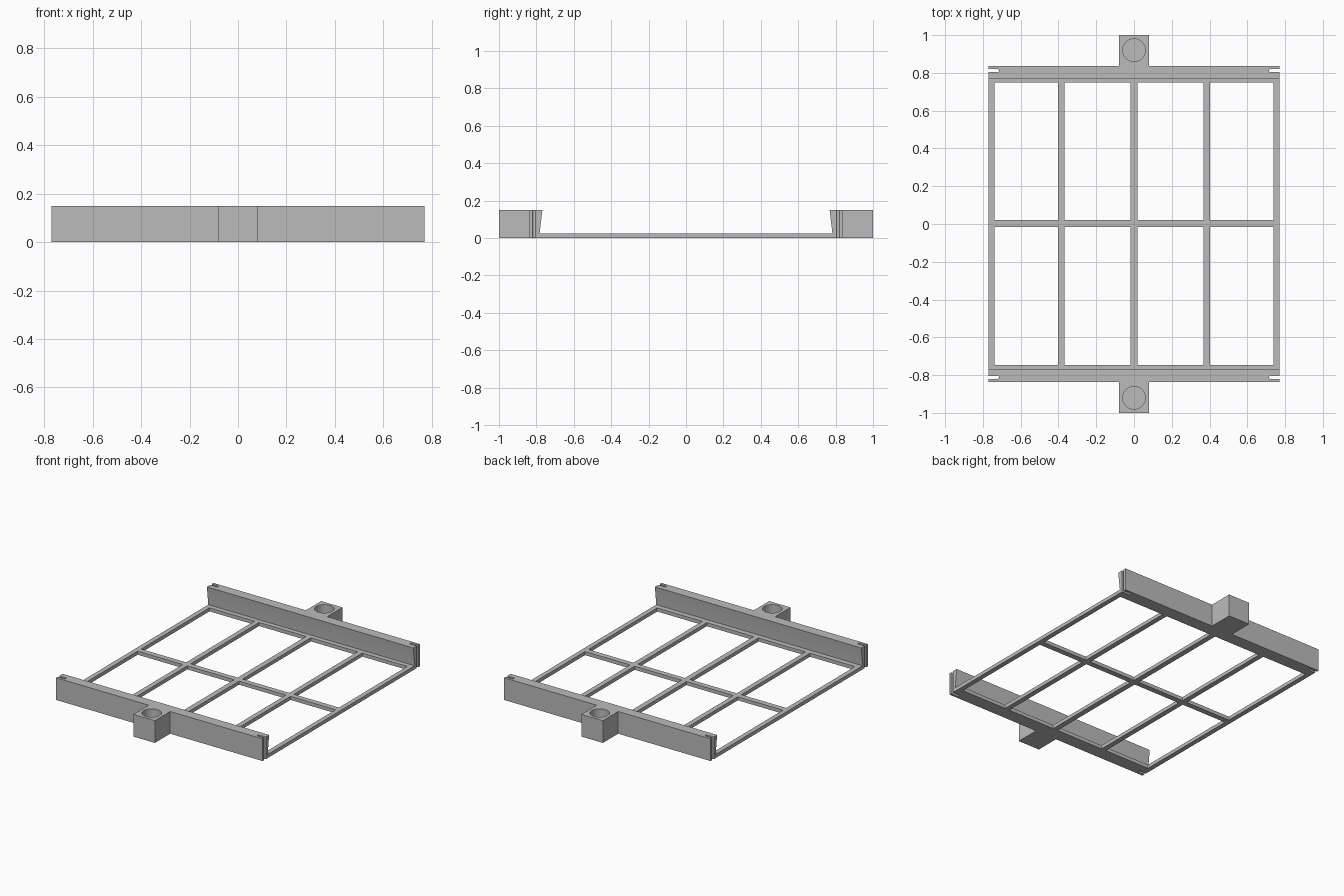
import bpy, bmesh, math
from mathutils import Matrix, Vector

if "Cube" in bpy.data.objects:
    bpy.data.objects.remove(bpy.data.objects["Cube"], do_unlink=True)

grey = bpy.data.materials.new("plain grey")
grey.use_nodes = True
colour = (0.5, 0.5, 0.5, 1)
grey.diffuse_color = colour
grey.node_tree.nodes["Principled BSDF"].inputs["Base Color"].default_value = colour

HALF_X, HEIGHT, FLOOR = 0.77, 0.15, 0.024
WALL_OUT, WALL_TOP, WALL_FOOT = 0.837, 0.768, 0.783
POST_Y, SLOT_Y, SLOT_R = 0.92, 0.812, 0.008


def finish(bm, name):
    bmesh.ops.recalc_face_normals(bm, faces=bm.faces)
    mesh = bpy.data.meshes.new(name)
    bm.to_mesh(mesh)
    bm.free()
    mesh.materials.append(grey)
    obj = bpy.data.objects.new(name, mesh)
    bpy.context.collection.objects.link(obj)
    return obj


def prism(name, points, direction):
    """Extrude a closed outline along a direction."""
    bm = bmesh.new()
    face = bm.faces.new([bm.verts.new(p) for p in points])
    new = bmesh.ops.extrude_face_region(bm, geom=[face])["geom"]
    verts = [v for v in new if isinstance(v, bmesh.types.BMVert)]
    bmesh.ops.translate(bm, verts=verts, vec=direction)
    return finish(bm, name)


def boolean(obj, other, operation):
    mod = obj.modifiers.new(operation, 'BOOLEAN')
    mod.operation, mod.solver, mod.object = operation, 'EXACT', other
    bpy.context.view_layer.objects.active = obj
    bpy.ops.object.modifier_apply(modifier=mod.name)
    bpy.data.objects.remove(other, do_unlink=True)


# Floor frame: a grid of cells with the window openings left out
xs = [-HALF_X, -0.738, -0.402, -0.368, -0.018, 0.018, 0.368, 0.402, 0.738, HALF_X]
ys = [-WALL_FOOT, -0.747, -0.015, 0.022, 0.75, WALL_FOOT]
bm = bmesh.new()
grid = [[bm.verts.new((x, y, 0)) for y in ys] for x in xs]
for i in range(len(xs) - 1):
    for j in range(len(ys) - 1):
        if not (i % 2 and j % 2):
            bm.faces.new((grid[i][j], grid[i + 1][j], grid[i + 1][j + 1], grid[i][j + 1]))
new = bmesh.ops.extrude_face_region(bm, geom=bm.faces[:])["geom"]
bmesh.ops.translate(bm, verts=[v for v in new if isinstance(v, bmesh.types.BMVert)],
                    vec=(0, 0, FLOOR))
bmesh.ops.dissolve_limit(bm, angle_limit=0.01, verts=bm.verts[:], edges=bm.edges[:])
finish(bm, "floor_frame")


def build_rail(name, turn):
    # Wall whose inner face leans inward towards the top
    profile = [(WALL_OUT, 0), (WALL_OUT, HEIGHT), (WALL_TOP, HEIGHT),
               (WALL_FOOT, FLOOR), (WALL_FOOT, 0)]
    rail = prism(name, [(-HALF_X, y, z) for y, z in profile], (2 * HALF_X, 0, 0))

    # Mounting post joined to the middle of the wall
    w, y0 = 0.08, 0.825
    post = prism("post", [(-w, y0, 0), (w, y0, 0), (w, 1, 0), (-w, 1, 0)], (0, 0, HEIGHT))
    boolean(rail, post, 'UNION')

    # Blind round socket in the post
    circle = [(0.06 * math.cos(a), POST_Y + 0.06 * math.sin(a), FLOOR)
              for a in (math.tau * k / 48 for k in range(48))]
    boolean(rail, prism("socket_cutter", circle, (0, 0, 0.2)), 'DIFFERENCE')

    # Round-ended slots through both wall ends
    for side in (-1, 1):
        arc = [(side * (0.722 - SLOT_R * math.cos(a)), SLOT_Y + SLOT_R * math.sin(a), -0.05)
               for a in (math.pi * (k / 8 - 0.5) for k in range(9))]
        ends = [(side * 0.8, SLOT_Y + SLOT_R, -0.05), (side * 0.8, SLOT_Y - SLOT_R, -0.05)]
        boolean(rail, prism("slot_cutter", arc + ends, (0, 0, 0.3)), 'DIFFERENCE')

    rail.data.transform(Matrix.Rotation(turn, 4, 'Z'))
    bpy.ops.object.select_all(action='DESELECT')
    rail.select_set(True)
    bpy.context.view_layer.objects.active = rail
    bpy.ops.object.shade_smooth_by_angle(angle=math.radians(30))


build_rail("back_rail", 0)
build_rail("front_rail", math.pi)
